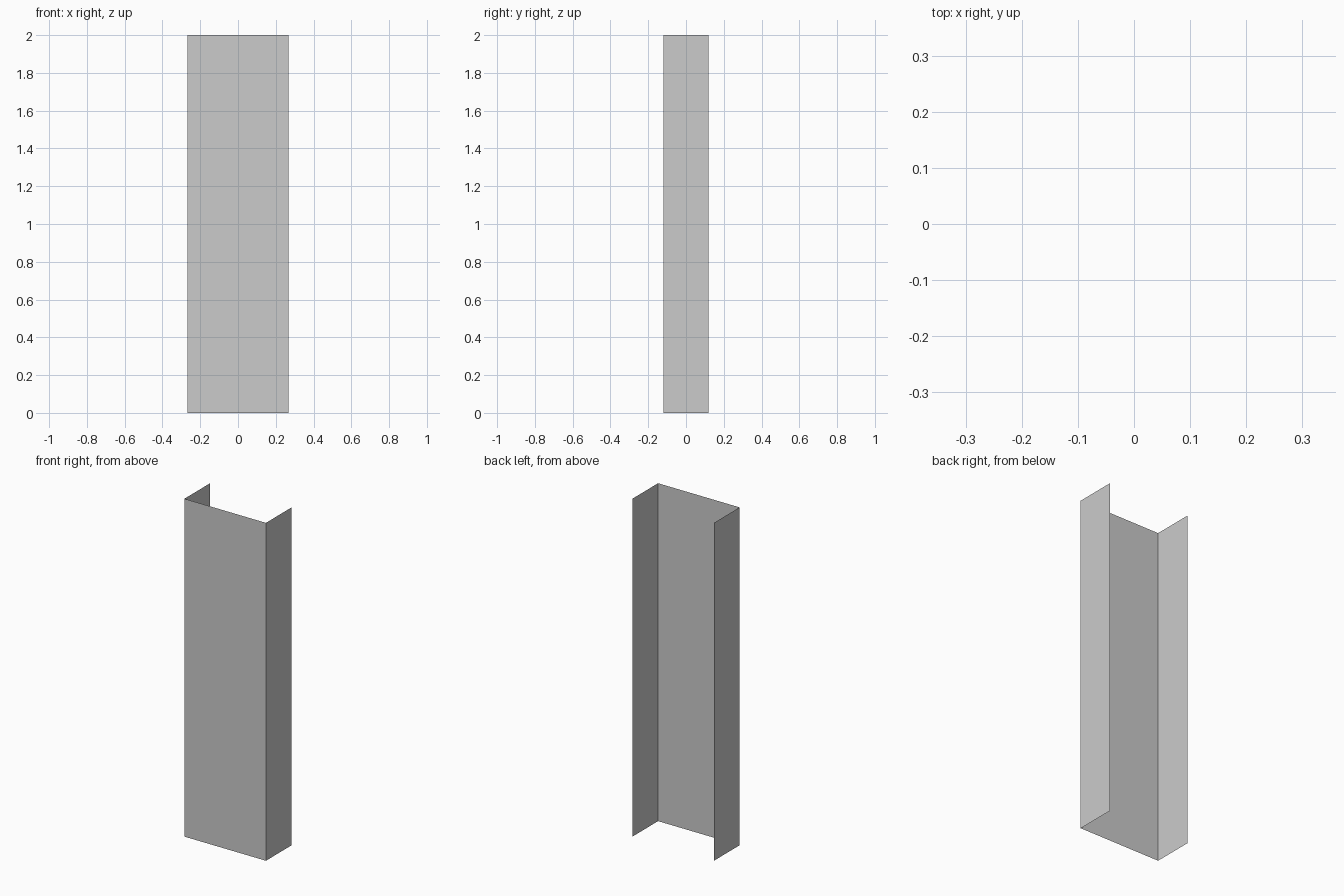
import bpy, bmesh

if "Cube" in bpy.data.objects:
    bpy.data.objects.remove(bpy.data.objects["Cube"])

W, D, H = 0.267, 0.12, 2.0   # half width, half depth, height

# U-shaped profile, open at the back
profile = [(-W, D), (-W, -D), (W, -D), (W, D)]

# thin sheet channel: extrude the profile straight up
bm = bmesh.new()
verts = [bm.verts.new((x, y, 0)) for x, y in profile]
edges = [bm.edges.new(pair) for pair in zip(verts, verts[1:])]
result = bmesh.ops.extrude_edge_only(bm, edges=edges)
top = [v for v in result["geom"] if isinstance(v, bmesh.types.BMVert)]
bmesh.ops.translate(bm, verts=top, vec=(0, 0, H))

# normals face outward from the channel
bm.normal_update()
for f in bm.faces:
    c = f.calc_center_median()
    if f.normal.x * c.x + f.normal.y * c.y < 0:
        f.normal_flip()

mesh = bpy.data.meshes.new("channel_panel")
bm.to_mesh(mesh)
bm.free()
bpy.context.collection.objects.link(bpy.data.objects.new("channel_panel", mesh))
